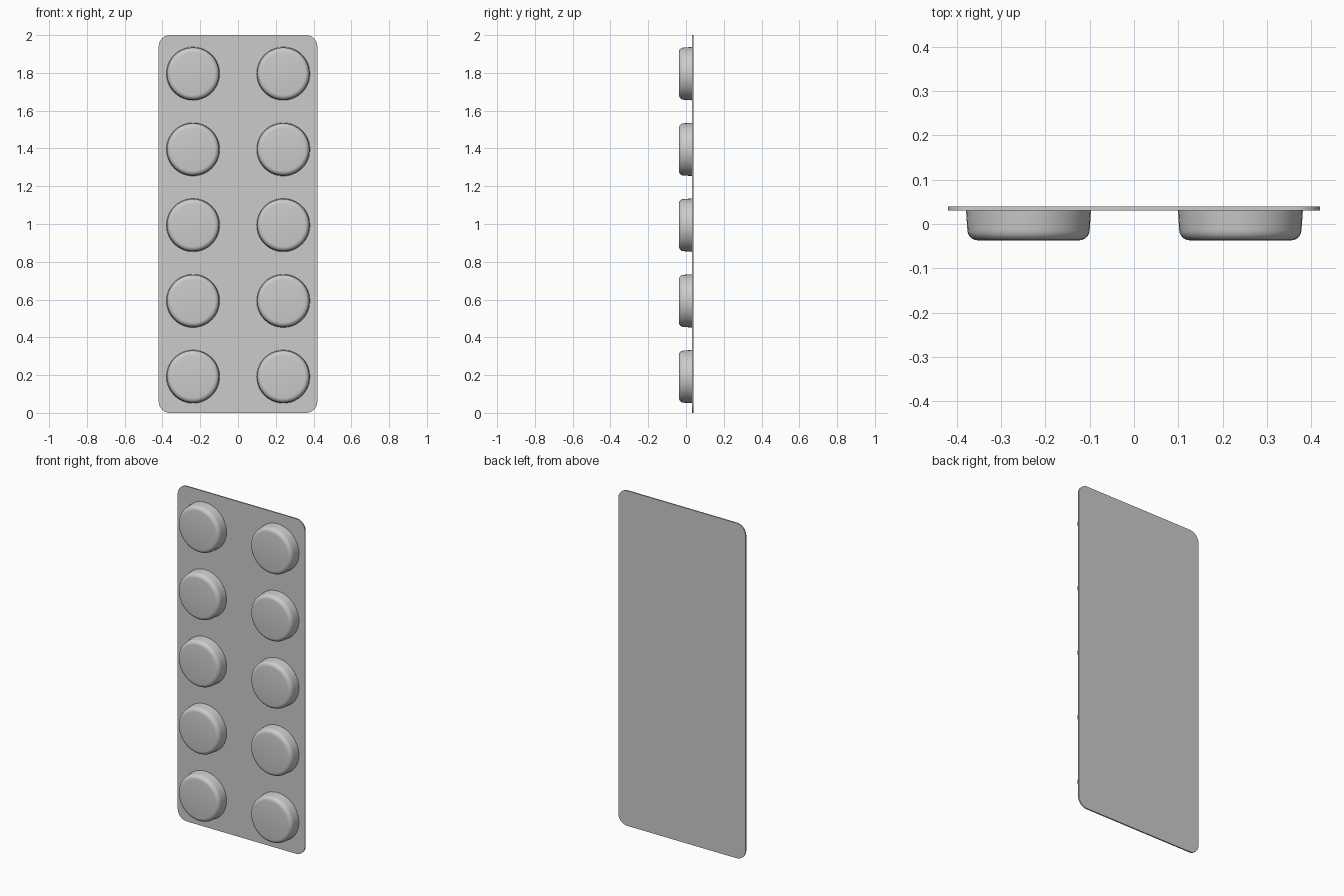
import bpy, bmesh
from math import sin, cos, pi, radians

cube = bpy.data.objects.get("Cube")
if cube:
    bpy.data.objects.remove(cube)

foil = bpy.data.materials.new("foil grey")
foil.use_nodes = True
GREY = (0.6, 0.6, 0.6, 1)
foil.diffuse_color = GREY
foil.node_tree.nodes["Principled BSDF"].inputs["Base Color"].default_value = GREY

HALF_W, HEIGHT, CORNER = 0.42, 2.0, 0.06
FRONT, BACK, TIP = 0.031, 0.039, -0.037


def finish(bm, name):
    bmesh.ops.recalc_face_normals(bm, faces=bm.faces)
    mesh = bpy.data.meshes.new(name)
    bm.to_mesh(mesh)
    bm.free()
    mesh.materials.append(foil)
    obj = bpy.data.objects.new(name, mesh)
    bpy.context.collection.objects.link(obj)
    bpy.ops.object.select_all(action="DESELECT")
    obj.select_set(True)
    bpy.context.view_layer.objects.active = obj
    bpy.ops.object.shade_smooth_by_angle(angle=radians(35))
    return obj


# Backing sheet: rounded rectangle pushed back to its thickness
bm = bmesh.new()
outline = []
for i, (sx, sz) in enumerate([(1, 1), (-1, 1), (-1, -1), (1, -1)]):
    for k in range(9):
        a = (i + k / 8) * pi / 2
        outline.append(bm.verts.new((sx * (HALF_W - CORNER) + CORNER * cos(a), FRONT,
                                     HEIGHT / 2 + sz * (HEIGHT / 2 - CORNER) + CORNER * sin(a))))
face = bm.faces.new(outline)
side = bmesh.ops.extrude_face_region(bm, geom=[face], use_keep_orig=True)
moved = [v for v in side["geom"] if isinstance(v, bmesh.types.BMVert)]
bmesh.ops.translate(bm, verts=moved, vec=(0, BACK - FRONT, 0))
finish(bm, "backing_sheet")


# Blister pocket: turned profile with a slight draft and a rounded rim
def blister(name, x, z, sides=40):
    rim = 0.024
    profile = [(0.141, FRONT)]
    for k in range(6):
        a = k / 5 * pi / 2
        profile.append((0.138 - rim + rim * cos(a), TIP + rim - rim * sin(a)))
    bm = bmesh.new()
    rings = [[bm.verts.new((x + r * cos(2 * pi * s / sides), y, z + r * sin(2 * pi * s / sides)))
              for s in range(sides)] for r, y in profile]
    for a, b in zip(rings, rings[1:]):
        for s in range(sides):
            t = (s + 1) % sides
            bm.faces.new((a[s], a[t], b[t], b[s]))
    bm.faces.new(rings[-1])
    finish(bm, name)


# Two columns of five pockets
for row in range(5):
    for label, x in (("left", 0.24), ("right", -0.238)):
        blister(f"blister_{label}_{row + 1}", x, 0.192 + row * 0.401)
